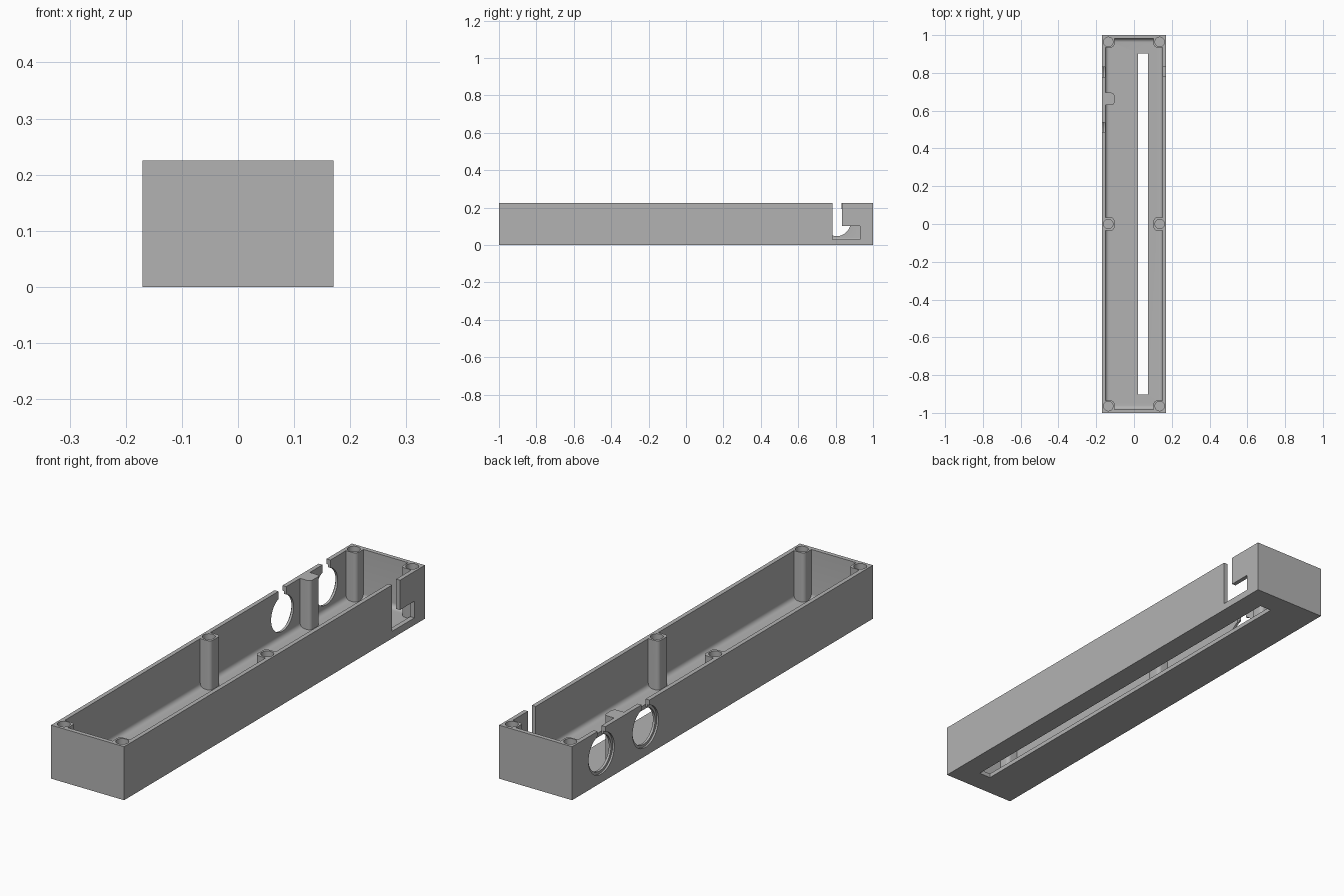
import bpy, bmesh
from mathutils import Matrix

if "Cube" in bpy.data.objects:
    bpy.data.objects.remove(bpy.data.objects["Cube"], do_unlink=True)

W, L, H = 0.17, 1.0, 0.225      # half width, half length, height
WALL, FLOOR = 0.018, 0.018

grey = bpy.data.materials.new("plain grey")
grey.use_nodes = True
colour = (0.45, 0.45, 0.45, 1)
grey.diffuse_color = colour
grey.node_tree.nodes["Principled BSDF"].inputs["Base Color"].default_value = colour


def make(name, bm):
    bmesh.ops.recalc_face_normals(bm, faces=bm.faces)
    mesh = bpy.data.meshes.new(name)
    bm.to_mesh(mesh)
    bm.free()
    mesh.materials.append(grey)
    ob = bpy.data.objects.new(name, mesh)
    bpy.context.collection.objects.link(ob)
    return ob


def box(name, x, y, z, radius=0, pick=None):
    """Box from three (low, high) ranges; edges chosen by pick are rounded."""
    bm = bmesh.new()
    bmesh.ops.create_cube(bm, size=1)
    for v in bm.verts:
        v.co = [r[0] if c < 0 else r[1] for c, r in zip(v.co, (x, y, z))]
    if radius:
        edges = [e for e in bm.edges if pick(e)]
        bmesh.ops.bevel(bm, geom=edges, offset=radius, offset_type='OFFSET',
                        segments=6, profile=0.5, affect='EDGES')
    return make(name, bm)


def cylinder(name, centre, radius, depth, axis='Z'):
    bm = bmesh.new()
    turn = Matrix.Rotation(1.5707963, 4, 'Y') if axis == 'X' else Matrix()
    bmesh.ops.create_cone(bm, cap_ends=True, segments=48, radius1=radius,
                          radius2=radius, depth=depth,
                          matrix=Matrix.Translation(centre) @ turn)
    return make(name, bm)


def combine(tool, operation='DIFFERENCE'):
    """Cut the tool from the case or join it on, then discard the tool."""
    mod = case.modifiers.new("shape", 'BOOLEAN')
    mod.operation, mod.solver, mod.object = operation, 'EXACT', tool
    bpy.context.view_layer.objects.active = case
    bpy.ops.object.modifier_apply(modifier=mod.name)
    bpy.data.objects.remove(tool, do_unlink=True)


def upright(e):
    a, b = (v.co for v in e.verts)
    return abs(a.z - b.z) > 0.01


def at_bottom(e):
    return all(v.co.z < FLOOR + 0.001 for v in e.verts)


# Open case with a filleted floor
case = box("case", (-W, W), (-L, L), (0, H))
combine(box("cavity", (WALL - W, W - WALL), (WALL - L, L - WALL),
            (FLOOR, H + 0.1), 0.02, at_bottom))

# Screw posts at the corners and halfway along, each with a blind hole
IN, OUT = 0.104, W - 0.002
spans = [(-L + 0.002, -0.935), (-0.034, 0.034), (0.935, L - 0.002)]
for side in (-1, 1):
    for span in spans:
        x = tuple(sorted((side * IN, side * OUT)))
        combine(box("post", x, span, (0.005, H), 0.016, upright), 'UNION')

# Plain post between the round openings
combine(box("middle_post", (-OUT, -IN), (0.63, 0.695), (0.005, H), 0.016, upright), 'UNION')

for side in (-1, 1):
    for y in (-0.964, 0, 0.964):
        combine(cylinder("screw_hole", (side * 0.136, y, H), 0.025, 0.2))

# Long slot through the floor
combine(box("floor_slot", (0.02, 0.075), (-0.903, 0.903), (-0.1, 0.1)))

# Round openings with a shallow outer recess and a slit up to the rim
for y in (0.805, 0.512):
    combine(cylinder("recess", (-W, y, 0.122), 0.086, 0.016, 'X'))
    combine(cylinder("opening", (-W, y, 0.122), 0.075, 0.07, 'X'))
    combine(box("slit", (-W - 0.03, -W + 0.035), (y - 0.026, y + 0.026), (0.15, H + 0.1)))

# L-shaped notch in the opposite wall
notch_x = (W - 0.03, W + 0.03)
combine(box("notch_upright", notch_x, (0.782, 0.834), (0.03, H + 0.1)))
combine(box("notch_foot", notch_x, (0.80, 0.93), (0.03, 0.10)))

# Smooth rounded faces, keep crisp edges
bpy.ops.object.select_all(action='DESELECT')
case.select_set(True)
bpy.context.view_layer.objects.active = case
bpy.ops.object.shade_smooth_by_angle(angle=0.6)
